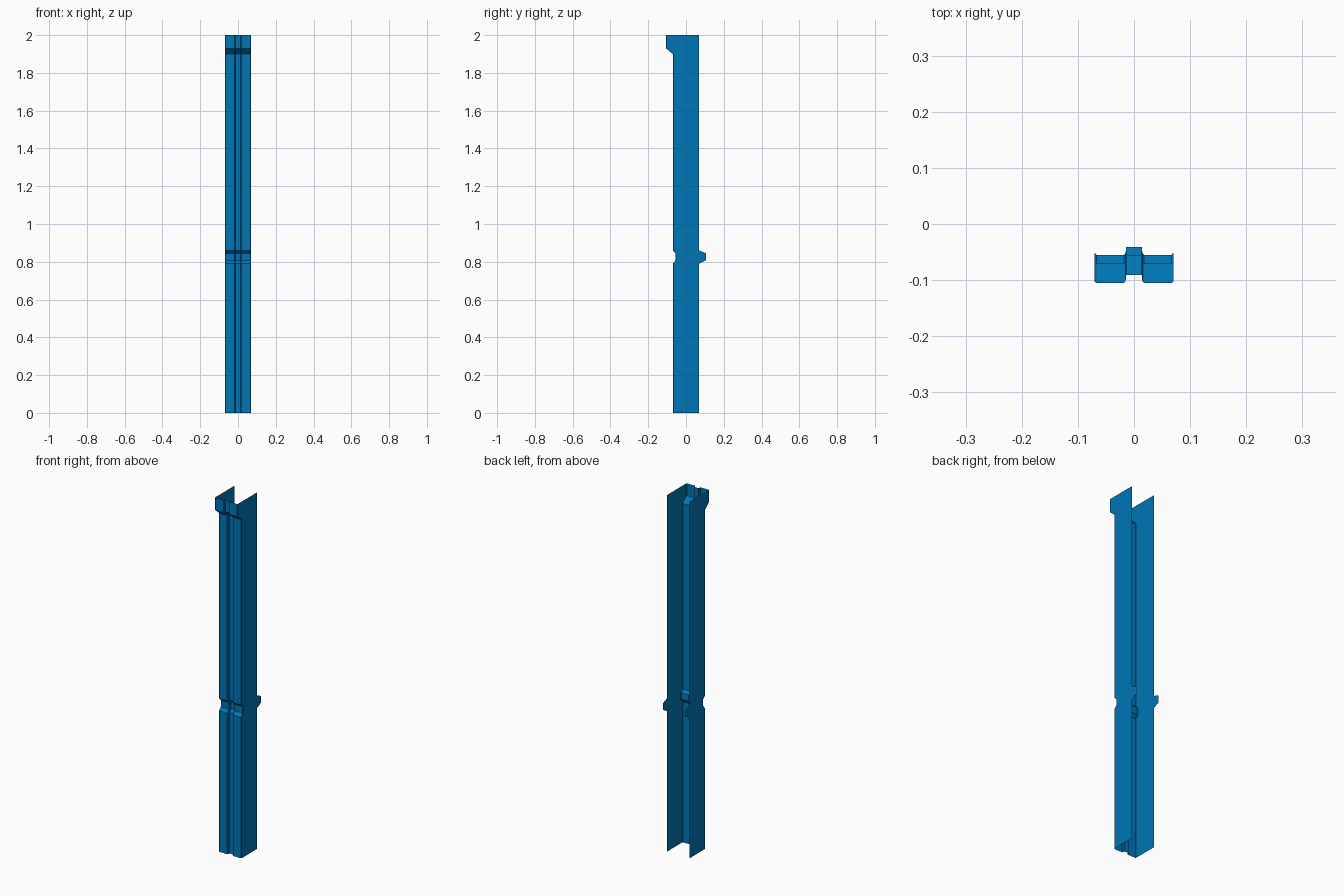
import bpy, bmesh

if "Cube" in bpy.data.objects:
    bpy.data.objects.remove(bpy.data.objects["Cube"])

# Side outline per height: (z, front y, back y)
ROWS = [
    (0.0, -0.07, 0.07),
    (0.79, -0.07, 0.07),
    (0.808, -0.055, 0.105),   # mid-height locking step
    (0.845, -0.055, 0.105),
    (0.86, -0.07, 0.07),
    (1.90, -0.07, 0.07),
    (1.93, -0.105, 0.07),     # flared head
    (2.0, -0.105, 0.07),
]

# Right half of the channel section: (x, depth behind the front face)
HALF = [(0.07, 0.003), (0.067, 0.0), (0.018, 0.0), (0.015, 0.003), (0.014, 0.014)]


def section(z, front, back):
    """Open-backed channel with chamfered corners and a central front groove."""
    right = [(0.07, back, z)] + [(x, front + d, z) for x, d in HALF]
    left = [(-x, y, h) for x, y, h in reversed(right)]
    return right + left


# Post: thin open sheet lofted through the sections
bm = bmesh.new()
loops = [[bm.verts.new(p) for p in section(*row)] for row in ROWS]
for low, high in zip(loops, loops[1:]):
    for i in range(len(low) - 1):
        bm.faces.new((low[i + 1], low[i], high[i], high[i + 1]))

mesh = bpy.data.meshes.new("channel_post")
bm.to_mesh(mesh)
bm.free()
post = bpy.data.objects.new("channel_post", mesh)
bpy.context.collection.objects.link(post)

# Blue paint
paint = bpy.data.materials.new("blue_paint")
paint.diffuse_color = (0.0, 0.18, 0.46, 1.0)
paint.use_nodes = True
paint.node_tree.nodes["Principled BSDF"].inputs["Base Color"].default_value = paint.diffuse_color
mesh.materials.append(paint)
